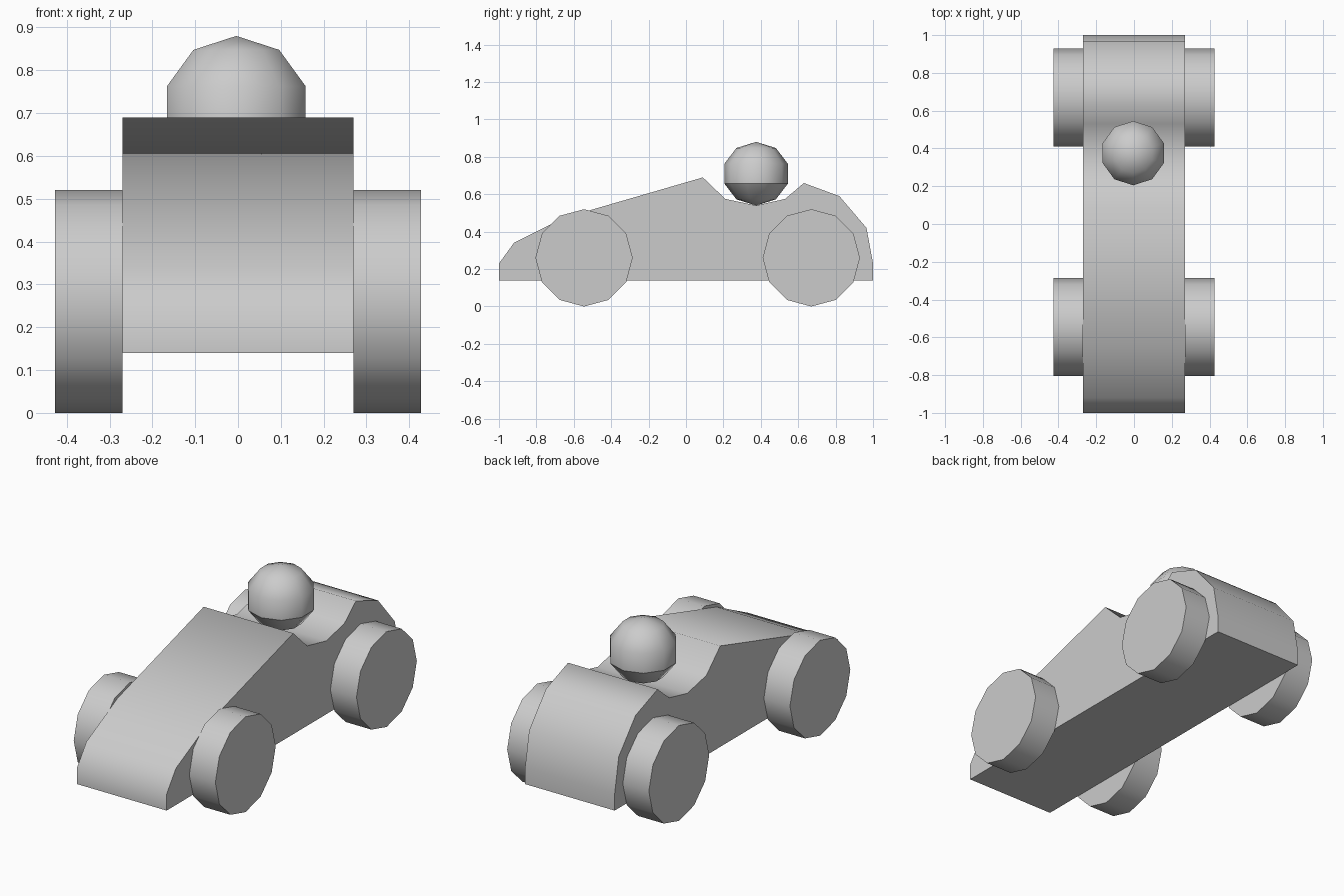
import bpy, bmesh, math
from mathutils import Matrix

cube = bpy.data.objects.get("Cube")
if cube:
    bpy.data.objects.remove(cube, do_unlink=True)

grey = bpy.data.materials.new("plain_grey")
grey.use_nodes = True
grey.diffuse_color = (0.6, 0.6, 0.6, 1)
grey.node_tree.nodes["Principled BSDF"].inputs["Base Color"].default_value = (0.6, 0.6, 0.6, 1)


def finish(name, bm, angle):
    """Turn a bmesh into a smooth-shaded object that keeps its sharp edges."""
    bmesh.ops.recalc_face_normals(bm, faces=bm.faces)
    for face in bm.faces:
        face.smooth = True
    for edge in bm.edges:
        if edge.is_manifold and edge.calc_face_angle() > math.radians(angle):
            edge.smooth = False
    mesh = bpy.data.meshes.new(name)
    bm.to_mesh(mesh)
    bm.free()
    mesh.materials.append(grey)
    obj = bpy.data.objects.new(name, mesh)
    bpy.context.collection.objects.link(obj)
    return obj


# Body: side profile (y, z) extruded across the width
HALF_WIDTH = 0.27
profile = [(-1, 0.14), (-1, 0.23), (-0.92, 0.34), (-0.65, 0.475), (0.09, 0.69),
           (0.21, 0.575), (0.375, 0.54), (0.53, 0.575), (0.63, 0.66),
           (0.82, 0.59), (0.965, 0.42), (1, 0.23), (1, 0.14)]
bm = bmesh.new()
side = bm.faces.new([bm.verts.new((-HALF_WIDTH, y, z)) for y, z in profile])
new = bmesh.ops.extrude_face_region(bm, geom=[side])["geom"]
bmesh.ops.translate(bm, vec=(2 * HALF_WIDTH, 0, 0),
                    verts=[v for v in new if isinstance(v, bmesh.types.BMVert)])
finish("body", bm, 70)

# Wheels: twelve-sided discs against the body sides
RADIUS, THICKNESS = 0.26, 0.157
for end, y in (("front", -0.545), ("rear", 0.67)):
    for label, sign in (("left", 1), ("right", -1)):
        bm = bmesh.new()
        bmesh.ops.create_cone(bm, cap_ends=True, segments=12, radius1=RADIUS,
                              radius2=RADIUS, depth=THICKNESS,
                              matrix=Matrix.Rotation(math.pi / 2, 4, "Y"))
        wheel = finish(f"{end}_{label}_wheel", bm, 70)
        wheel.location = (sign * (HALF_WIDTH + THICKNESS / 2), y, RADIUS)

# Driver's head: coarse ball, creased at its lower ring
bm = bmesh.new()
bmesh.ops.create_uvsphere(bm, u_segments=10, v_segments=5, radius=0.179)
bmesh.ops.scale(bm, vec=(1, 1, 0.95), verts=bm.verts)
low = min(v.co.z for v in bm.verts)
for edge in bm.edges:
    a, b = (v.co.z for v in edge.verts)
    if abs(a - b) < 0.001 and low / 2 < a < 0:
        edge.smooth = False
head = finish("driver_head", bm, 70)
head.location = (-0.004, 0.375, 0.71)
